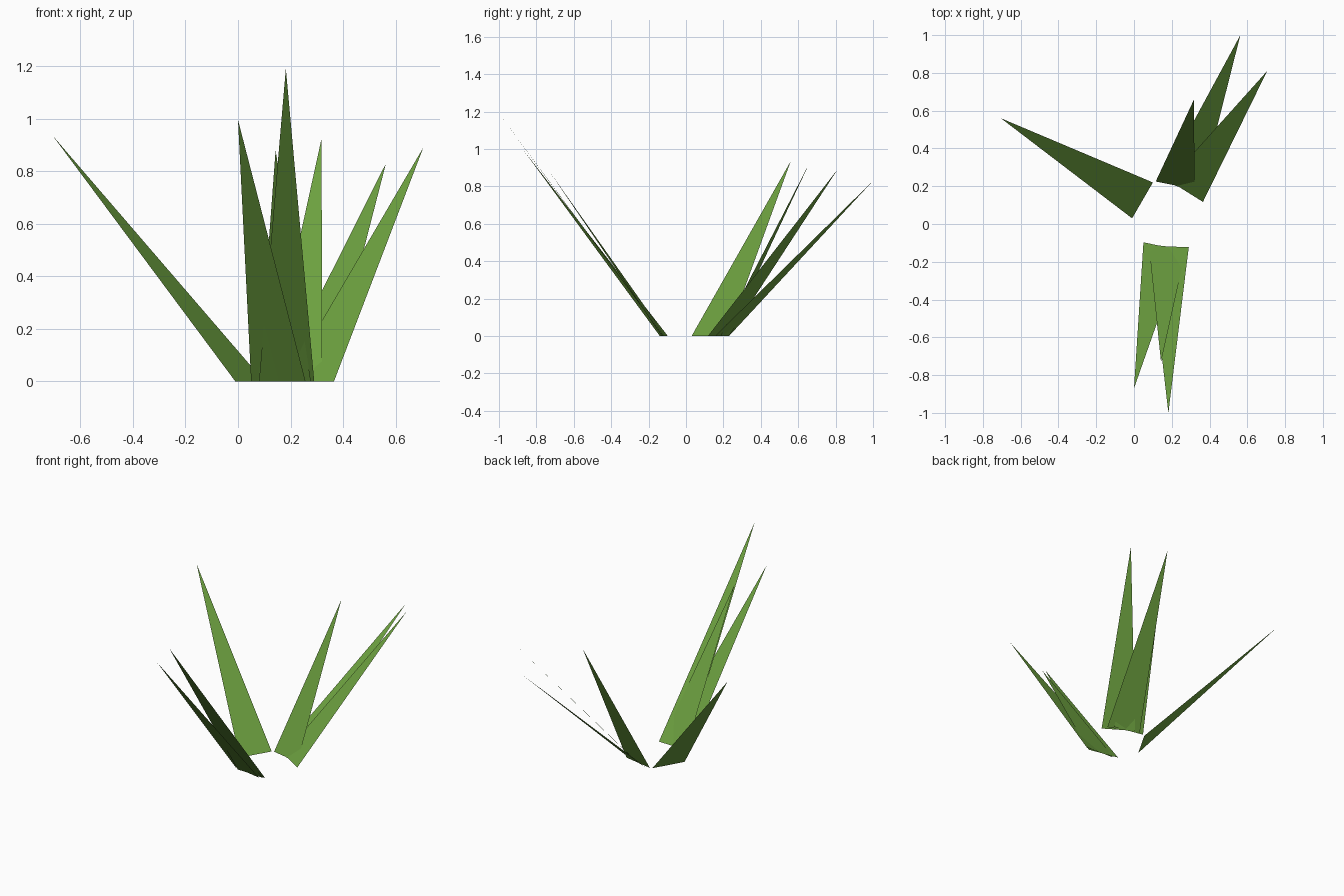
import bpy
import bmesh
from mathutils import Vector

cube = bpy.data.objects.get("Cube")
if cube:
    bpy.data.objects.remove(cube, do_unlink=True)

# One leaf green shared by every blade
green = bpy.data.materials.new("leaf_green")
green.use_nodes = True
colour = (0.15, 0.35, 0.05, 1.0)
green.diffuse_color = colour
bsdf = next(n for n in green.node_tree.nodes if n.type == "BSDF_PRINCIPLED")
bsdf.inputs["Base Color"].default_value = colour
bsdf.inputs["Roughness"].default_value = 0.9


def blade(name, base_a, base_b, tip):
    """A flat grass blade: two ground points rising to a sharp tip."""
    bm = bmesh.new()
    points = [Vector((*base_a, 0)), Vector((*base_b, 0)), Vector(tip)]
    face = bm.faces.new([bm.verts.new(p) for p in points])
    face.normal_update()
    if face.normal.z < 0:  # upper side faces the sky
        face.normal_flip()
    mesh = bpy.data.meshes.new(name)
    bm.to_mesh(mesh)
    bm.free()
    mesh.materials.append(green)
    obj = bpy.data.objects.new(name, mesh)
    bpy.context.collection.objects.link(obj)
    return obj


# Lone blade leaning to the right
blade("right_blade", (-0.01, 0.03), (0.10, 0.22), (-0.705, 0.56, 0.935))

# Rear clump
blade("back_upright_blade", (0.115, 0.225), (0.32, 0.184), (0.318, 0.66, 0.925))
blade("back_outer_blade", (0.184, 0.23), (0.365, 0.117), (0.705, 0.81, 0.89))
blade("back_low_blade", (0.146, 0.23), (0.349, 0.155), (0.563, 1.0, 0.83))

# Front clump
blade("front_tall_blade", (0.08, -0.117), (0.29, -0.122), (0.182, -1.0, 1.19))
blade("front_side_blade", (0.05, -0.097), (0.257, -0.14), (0.0, -0.87, 0.995))
blade("front_short_blade", (0.078, -0.108), (0.277, -0.13), (0.143, -0.73, 0.88))
